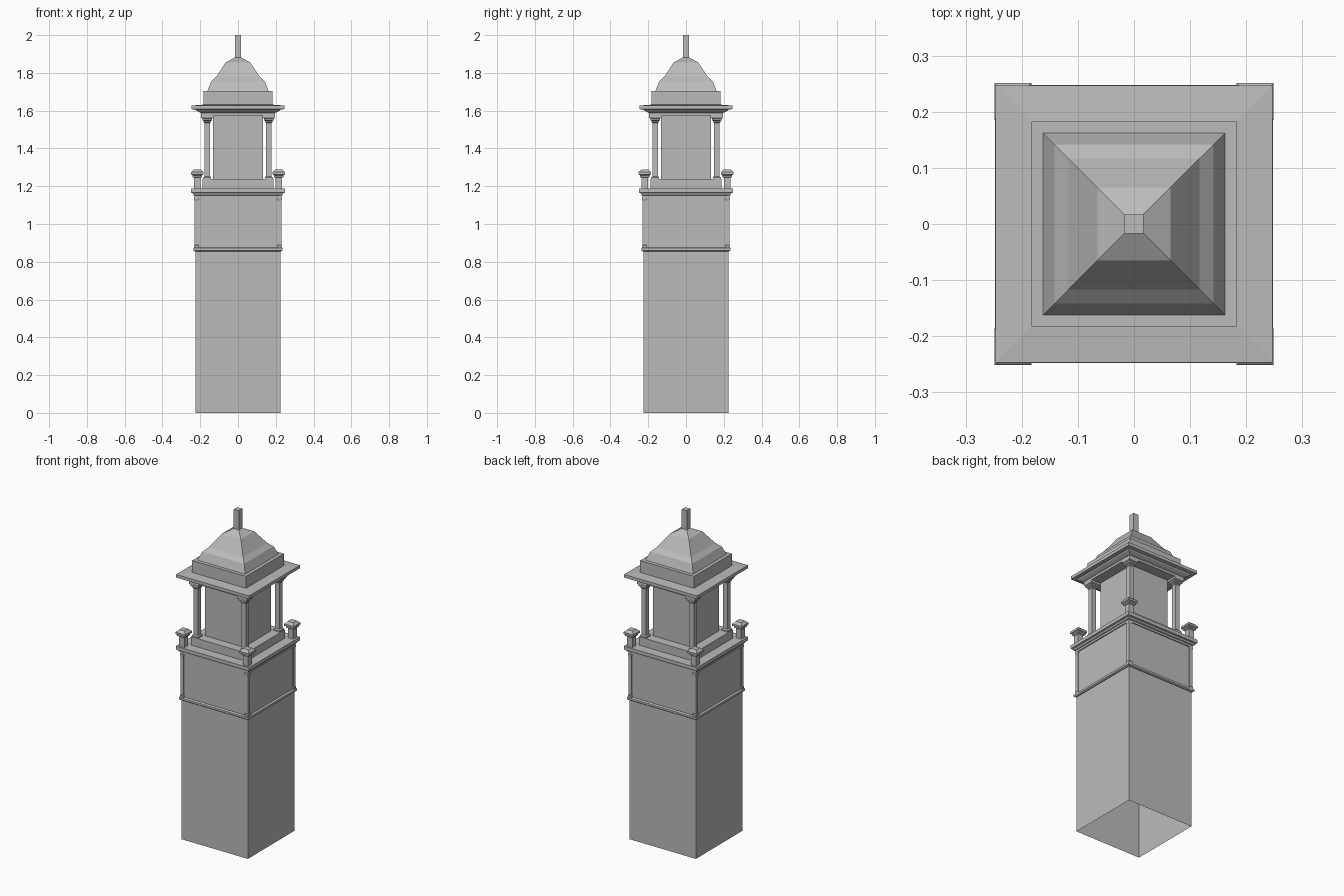
import bpy, bmesh

old = bpy.data.objects.get("Cube")
if old:
    bpy.data.objects.remove(old, do_unlink=True)

# Single stone colour
STONE = (0.5, 0.5, 0.5, 1.0)
stone = bpy.data.materials.new("grey_stone")
stone.use_nodes = True
stone.diffuse_color = STONE
stone.node_tree.nodes["Principled BSDF"].inputs["Base Color"].default_value = STONE


def stack(name, profile, centre=None, bottom=True):
    """Square loft through (half width, z) pairs; a centre makes it a mirrored corner part."""
    cx, cy = centre or (0, 0)
    bm = bmesh.new()
    rings = [[bm.verts.new((cx + sx * r, cy + sy * r, z))
              for sx, sy in ((-1, -1), (1, -1), (1, 1), (-1, 1))] for r, z in profile]
    for low, high in zip(rings, rings[1:]):
        for i in range(4):
            j = (i + 1) % 4
            bm.faces.new((low[i], low[j], high[j], high[i]))
    bm.faces.new(rings[-1])
    if bottom:
        bm.faces.new(rings[0][::-1])
    mesh = bpy.data.meshes.new(name)
    bm.to_mesh(mesh)
    bm.free()
    mesh.materials.append(stone)
    obj = bpy.data.objects.new(name, mesh)
    bpy.context.scene.collection.objects.link(obj)
    if centre:
        mirror = obj.modifiers.new("four_corners", 'MIRROR')
        mirror.use_axis = (True, True, False)
    return obj


# Open-bottomed shaft and the moulded band above it
stack("tower_shaft", [(0.225, 0), (0.225, 0.86)], bottom=False)
stack("lower_band", [(0.229, 0.855), (0.236, 0.86), (0.236, 0.872), (0.23, 0.876)])

# Panelled storey with slim corner pilasters
stack("panel_storey", [(0.224, 0.87), (0.224, 1.15)])
stack("corner_pilaster",
      [(0.013, 0.874), (0.013, 0.886), (0.01, 0.89), (0.01, 1.125), (0.013, 1.13), (0.013, 1.142)],
      centre=(0.219, 0.219))

# Balcony cornice
stack("balcony_cornice",
      [(0.23, 1.138), (0.23, 1.15), (0.236, 1.153), (0.238, 1.163),
       (0.248, 1.166), (0.248, 1.187)])

# Balcony posts with pyramid caps
stack("balcony_post",
      [(0.018, 1.185), (0.018, 1.245), (0.026, 1.25), (0.026, 1.258),
       (0.033, 1.262), (0.033, 1.274), (0.018, 1.288)],
      centre=(0.216, 0.218))

# Belfry plinth, chamber and corner columns
stack("belfry_plinth", [(0.188, 1.185), (0.188, 1.238)])
stack("belfry_chamber", [(0.132, 1.235), (0.132, 1.58)])
stack("belfry_column",
      [(0.021, 1.236), (0.021, 1.246), (0.015, 1.252), (0.015, 1.535), (0.02, 1.54),
       (0.02, 1.546), (0.026, 1.55), (0.026, 1.558), (0.032, 1.562), (0.032, 1.576)],
      centre=(0.163, 0.163))

# Eaves with a gently sloped top
stack("roof_eaves",
      [(0.195, 1.574), (0.195, 1.588), (0.205, 1.592), (0.22, 1.6), (0.225, 1.606),
       (0.247, 1.608), (0.247, 1.627), (0.182, 1.632)])

# Drum, curved square dome and finial
stack("dome_drum", [(0.183, 1.628), (0.183, 1.705)])
stack("dome",
      [(0.163, 1.703), (0.142, 1.755), (0.117, 1.778), (0.065, 1.855), (0.017, 1.882)])
stack("finial", [(0.017, 1.878), (0.017, 2.0)])
